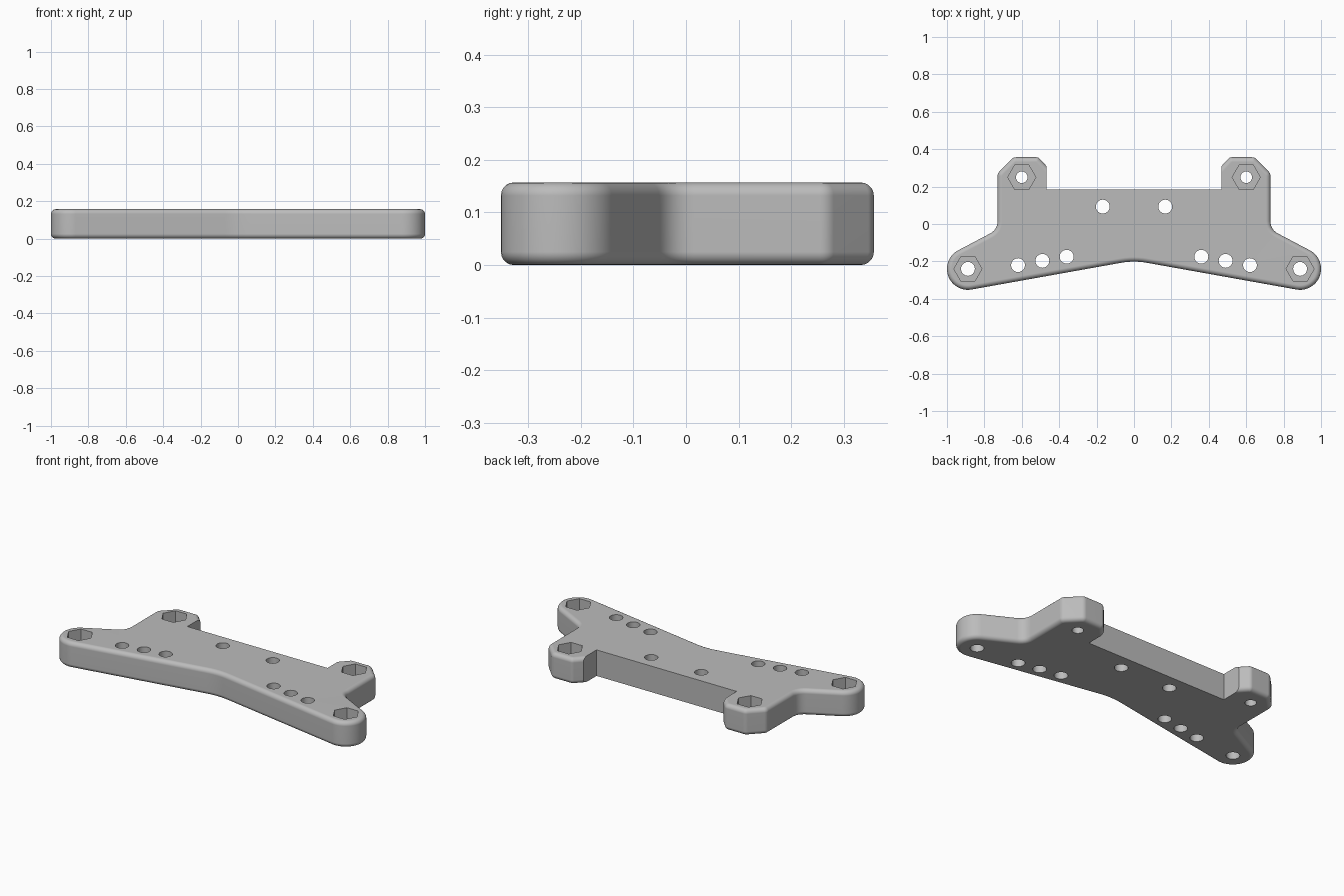
import bpy, bmesh, math
from mathutils import Vector, Matrix

cube = bpy.data.objects.get("Cube")
if cube:
    bpy.data.objects.remove(cube, do_unlink=True)

HEIGHT = 0.157
ROUND = 0.025
INNER_X, BACK_Y = 0.468, 0.185
ARM, ARM_R = Vector((0.888, -0.24)), 0.112
LUG = Vector((0.6, 0.25))

grey = bpy.data.materials.new("plain grey")
grey.use_nodes = True
grey.diffuse_color = (0.5, 0.5, 0.5, 1)
grey.node_tree.nodes["Principled BSDF"].inputs["Base Color"].default_value = (0.5, 0.5, 0.5, 1)


def new_object(name, bm):
    mesh = bpy.data.meshes.new(name)
    bm.to_mesh(mesh)
    bm.free()
    obj = bpy.data.objects.new(name, mesh)
    bpy.context.collection.objects.link(obj)
    mesh.materials.append(grey)
    return obj


def rounded(corners):
    """Replace each corner (x, y, trim) with a short curve."""
    out = []
    for i, (x, y, trim) in enumerate(corners):
        p = Vector((x, y))
        if trim == 0:
            out.append(p)
            continue
        a = p + (Vector(corners[i - 1][:2]) - p).normalized() * trim
        b = p + (Vector(corners[(i + 1) % len(corners)][:2]) - p).normalized() * trim
        for k in range(7):
            t = k / 6
            out.append(a * (1 - t) ** 2 + p * 2 * t * (1 - t) + b * t * t)
    return out


def cutter(name, spots, radius, sides, bottom, top):
    """One helper mesh holding a prism at each spot and its mirror image."""
    bm = bmesh.new()
    for x, y in spots:
        for side in (1, -1):
            bmesh.ops.create_cone(
                bm, cap_ends=True, segments=sides, radius1=radius, radius2=radius,
                depth=top - bottom,
                matrix=Matrix.Translation((side * x, y, (top + bottom) / 2))
                @ Matrix.Rotation(math.pi / 2, 4, "Z"))
    obj = new_object(name, bm)
    obj.hide_render = True
    return obj


# Outline of the left half: front edge, round arm end, waist, rear lug
arm_end = []
for k in range(25):
    a = math.radians(-100 + 162 * k / 24)
    arm_end.append((ARM.x + ARM_R * math.cos(a), ARM.y + ARM_R * math.sin(a), 0))
half = arm_end + [
    (0.73, -0.03, 0.045),
    (0.73, 0.27, 0.015),
    (0.645, 0.357, 0.015),
    (0.512, 0.357, 0.012),
    (INNER_X, 0.31, 0),
    (INNER_X, BACK_Y, 0),
]
corners = [(0, -0.195, 0.07)] + half + [(-x, y, t) for x, y, t in reversed(half)]

# Plate body, extruded and rounded on all but the straight rear edges
bm = bmesh.new()
base = bm.faces.new([bm.verts.new((p.x, p.y, 0)) for p in rounded(corners)])
ext = bmesh.ops.extrude_face_region(bm, geom=[base])
bmesh.ops.translate(bm, vec=(0, 0, HEIGHT),
                    verts=[v for v in ext["geom"] if isinstance(v, bmesh.types.BMVert)])
bmesh.ops.recalc_face_normals(bm, faces=bm.faces)


def is_rim(edge):
    a, b = (v.co for v in edge.verts)
    if abs(a.z - b.z) > 0.001:
        return False
    inner = all(abs(abs(p.x) - INNER_X) < 0.001 for p in (a, b))
    back = all(abs(p.y - BACK_Y) < 0.001 for p in (a, b))
    return not (inner or back)


bmesh.ops.bevel(bm, geom=[e for e in bm.edges if is_rim(e)], offset=ROUND,
                segments=5, profile=0.5, affect="EDGES", clamp_overlap=True)
plate = new_object("mounting_plate", bm)

# Screw holes and hexagonal nut pockets
cutters = [
    cutter("screw_hole_cutter",
           [(0.167, 0.093), (0.36, -0.175), (0.49, -0.197), (0.62, -0.22), ARM],
           0.037, 32, -0.1, 0.3),
    cutter("lug_hole_cutter", [LUG], 0.031, 32, -0.1, 0.3),
    cutter("nut_pocket_cutter", [ARM, LUG], 0.075, 6, 0.06, 0.3),
]
bpy.context.view_layer.objects.active = plate
plate.select_set(True)
for c in cutters:
    mod = plate.modifiers.new(c.name, "BOOLEAN")
    mod.operation = "DIFFERENCE"
    mod.solver = "EXACT"
    mod.object = c
    bpy.ops.object.modifier_apply(modifier=mod.name)
for c in cutters:
    bpy.data.objects.remove(c, do_unlink=True)

# Smooth rounds with flat main faces
bpy.ops.object.shade_smooth_by_angle(angle=math.radians(30))
weighted = plate.modifiers.new("flat_faces", "WEIGHTED_NORMAL")
weighted.keep_sharp = True
